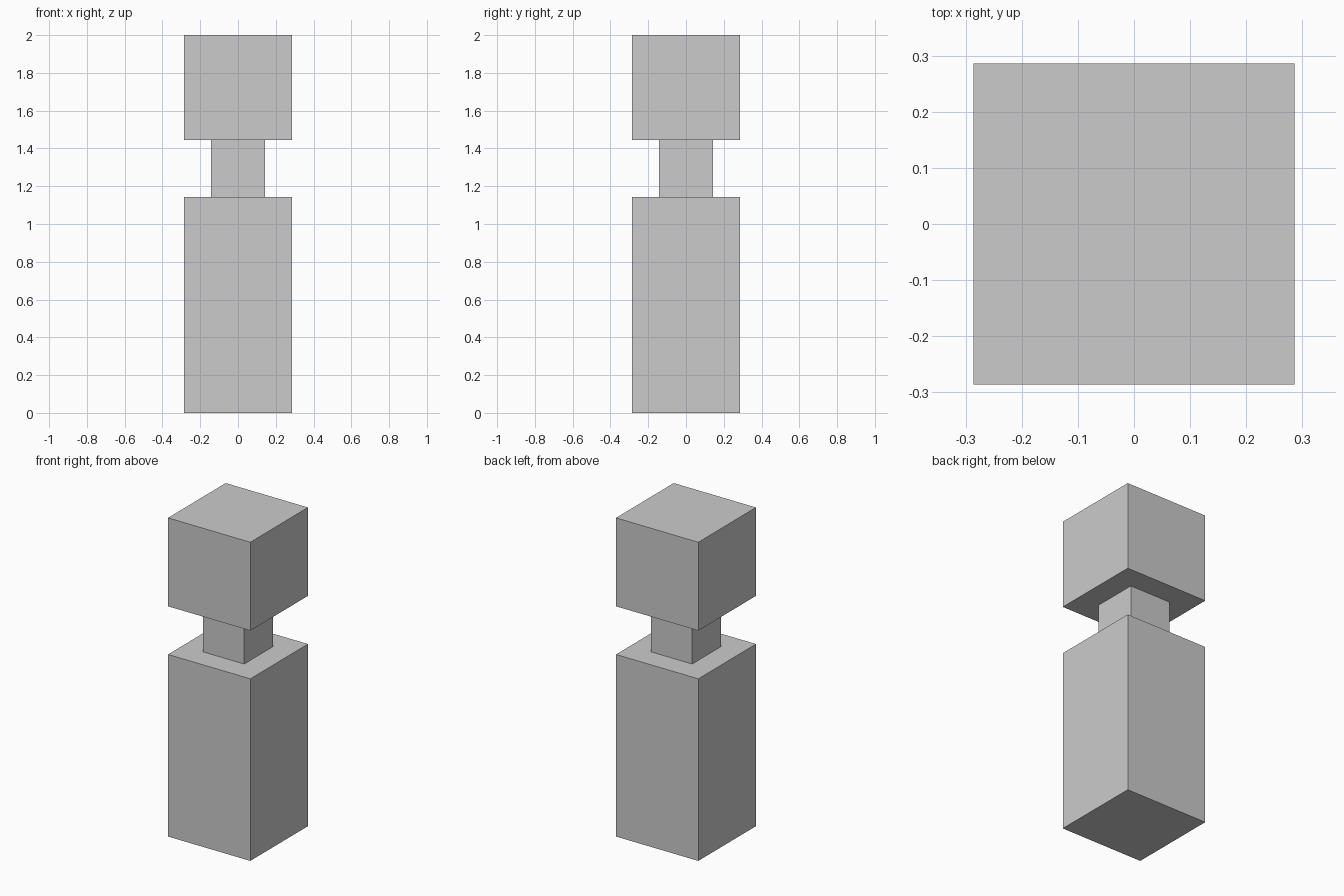
import bpy

# Remove the default object
cube = bpy.data.objects.get("Cube")
if cube:
    bpy.data.objects.remove(cube, do_unlink=True)

# Single plain grey
grey = bpy.data.materials.new("light_grey")
grey.use_nodes = True
colour = (0.6, 0.6, 0.6, 1.0)
grey.diffuse_color = colour
grey.node_tree.nodes["Principled BSDF"].inputs["Base Color"].default_value = colour


def block(name, width, bottom, top):
    """Square block standing between two heights."""
    bpy.ops.mesh.primitive_cube_add(size=1, location=(0, 0, (bottom + top) / 2))
    obj = bpy.context.object
    obj.name = name
    obj.dimensions = (width, width, top - bottom)
    bpy.ops.object.transform_apply(location=False, rotation=False, scale=True)
    obj.data.materials.append(grey)
    return obj


WIDTH = 2 / 3.5
BODY_TOP = 2 * WIDTH
HEAD_BOTTOM = 1.445

# Tall body, narrow neck and head stacked on one axis
block("body", WIDTH, 0, BODY_TOP)
block("neck", WIDTH / 2, BODY_TOP, HEAD_BOTTOM)
block("head", WIDTH, HEAD_BOTTOM, 2)
